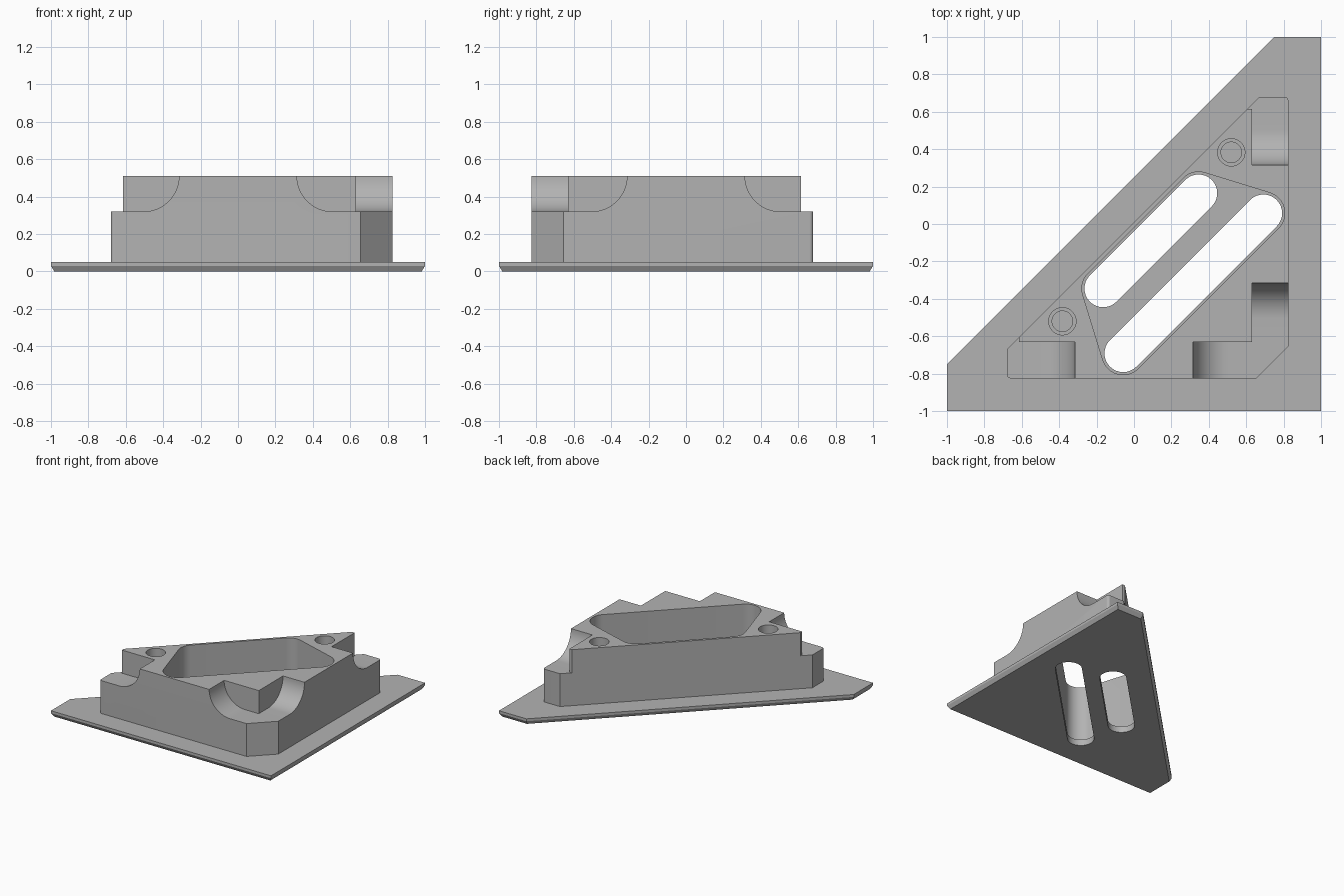
import bpy
import bmesh
from math import cos, sin, pi, radians
from mathutils import Vector

cube = bpy.data.objects.get("Cube")
if cube:
    bpy.data.objects.remove(cube, do_unlink=True)

grey = bpy.data.materials.new("plain grey")
grey.use_nodes = True
colour = (0.45, 0.45, 0.45, 1)
grey.diffuse_color = colour
grey.node_tree.nodes["Principled BSDF"].inputs["Base Color"].default_value = colour


def flip(p):
    """Reflect across the part's diagonal symmetry line."""
    return Vector((-p[1], -p[0], *p[2:]))


def prism(name, points, depth):
    """Extrude a planar outline of 3D points along a vector."""
    bm = bmesh.new()
    face = bm.faces.new([bm.verts.new(p) for p in points])
    out = bmesh.ops.extrude_face_region(bm, geom=[face], use_keep_orig=True)
    moved = [v for v in out["geom"] if isinstance(v, bmesh.types.BMVert)]
    bmesh.ops.translate(bm, verts=moved, vec=depth)
    bmesh.ops.recalc_face_normals(bm, faces=bm.faces)
    mesh = bpy.data.meshes.new(name)
    bm.to_mesh(mesh)
    bm.free()
    mesh.materials.append(grey)
    obj = bpy.data.objects.new(name, mesh)
    bpy.context.collection.objects.link(obj)
    return obj


def upright(name, outline, low, high):
    return prism(name, [(x, y, low) for x, y in outline], (0, 0, high - low))


def cut(target, cutter):
    """Subtract the cutter, then discard it."""
    mod = target.modifiers.new("cut", "BOOLEAN")
    mod.operation = "DIFFERENCE"
    mod.solver = "EXACT"
    mod.object = cutter
    bpy.context.view_layer.objects.active = target
    bpy.ops.object.modifier_apply(modifier=mod.name)
    bpy.data.objects.remove(cutter, do_unlink=True)


def arc(centre, radius, start, end, steps=16):
    return [(centre[0] + radius * cos(a), centre[1] + radius * sin(a))
            for a in (radians(start + (end - start) * i / steps) for i in range(steps + 1))]


def rounded_hull(centres, radius):
    """Round every corner of a counter-clockwise convex polygon of centres."""
    points = []
    for i, c in enumerate(centres):
        before = Vector(c) - Vector(centres[i - 1])
        after = Vector(centres[(i + 1) % len(centres)]) - Vector(c)
        start = math_angle(before) - 90
        turn = (math_angle(after) - math_angle(before)) % 360
        points += arc(c, radius, start, start + turn)
    return points


def math_angle(v):
    return Vector((1, 0)).angle_signed(v) * -180 / pi


# Base plate, chamfered around its underside
plate = upright("base_plate", [(-1, -1), (1, -1), (1, 1), (0.75, 1), (-1, -0.75)], 0, 0.05)
bm = bmesh.new()
bm.from_mesh(plate.data)
bottom = next(f for f in bm.faces if f.normal.z < -0.9)
bmesh.ops.inset_region(bm, faces=[bottom], thickness=0.018, use_even_offset=True)
for v in bm.verts:
    if v.co.z < 0.01 and v not in bottom.verts:
        v.co.z = 0.03
bm.to_mesh(plate.data)
bm.free()

# Raised body with small rounded outer corners
TOP = 0.51
r = 0.02
half = [(-0.68, -0.67)] + arc((-0.68 + r, -0.825 + r), r, 180, 270, 6) + [(0.655, -0.825)]
body = upright("raised_body", half + [tuple(flip(p)) for p in reversed(half)], 0.05, TOP)

# Filleted notches along the two straight sides, meeting at the square corner
fillet = arc((-0.505, TOP), 0.19, 270, 360)
profile = [(-0.9, 0.32)] + fillet + [(-0.315, 0.6), (-0.9, 0.6)]
for side in (1, -1):
    front = [Vector((side * x, -0.9, z)) for x, z in profile]
    cut(body, prism("notch_cutter", front, (0, 0.27, 0)))
    cut(body, prism("notch_cutter", [flip(p) for p in front], (-0.27, 0, 0)))

# Blunted sharp tips beside the outer notches
tip = [(-0.8, -0.9), (-0.615, -0.9), (-0.615, -0.5), (-0.8, -0.5)]
for outline in (tip, [flip(p) for p in tip]):
    cut(body, upright("tip_cutter", outline, 0.32, 0.6))

# Deep pocket and the two through slots
inner, outer = (0.345, 0.165), (0.692, 0.058)
inner_end, outer_end = tuple(flip(inner)), tuple(flip(outer))
pocket = rounded_hull([outer_end, outer, inner, inner_end], 0.114)
cut(body, upright("pocket_cutter", pocket, -0.1, 0.6))
for a, b in ((inner, inner_end), (outer, outer_end)):
    cut(plate, upright("slot_cutter", rounded_hull([a, b], 0.1), -0.1, 0.2))

# Stepped screw holes
for centre in ((0.52, 0.383), tuple(flip((0.52, 0.383)))):
    for radius, floor in ((0.073, 0.41), (0.055, 0.15)):
        cut(body, upright("hole_cutter", arc(centre, radius, 0, 350, 35), floor, 0.6))

# Smooth curves, sharp edges
bpy.ops.object.select_all(action="DESELECT")
for obj in (plate, body):
    obj.select_set(True)
bpy.context.view_layer.objects.active = body
bpy.ops.object.shade_smooth_by_angle(angle=radians(25))
